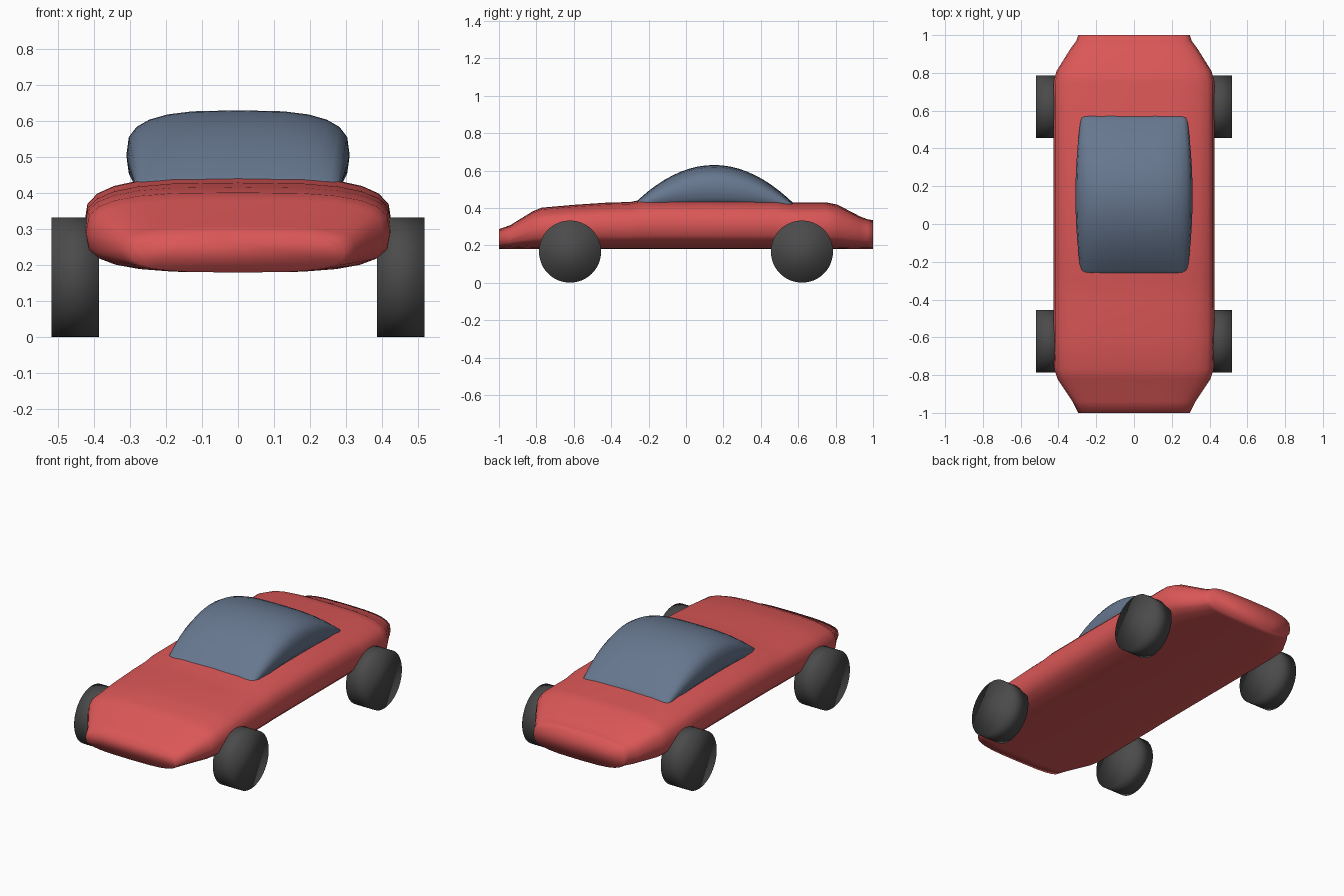
import bpy, bmesh
from math import sin, cos, pi, copysign

if "Cube" in bpy.data.objects:
    bpy.data.objects.remove(bpy.data.objects["Cube"], do_unlink=True)


def material(name, rgb):
    m = bpy.data.materials.new(name)
    m.use_nodes = True
    m.diffuse_color = (*rgb, 1)
    m.node_tree.nodes["Principled BSDF"].inputs["Base Color"].default_value = (*rgb, 1)
    return m


red = material("red_paint", (0.71, 0.095, 0.095))
glass = material("blue_grey_glass", (0.135, 0.185, 0.275))
rubber = material("dark_rubber", (0.07, 0.07, 0.07))


def loft(name, stations, power, mat, sides=24):
    """Skin superellipse sections (y, half width, bottom, top) along y."""
    bm = bmesh.new()
    rings = []
    for y, half, low, high in stations:
        ring = []
        for i in range(sides):
            a = 2 * pi * i / sides
            x = copysign(abs(cos(a)) ** (2 / power), cos(a)) * half
            z = copysign(abs(sin(a)) ** (2 / power), sin(a)) * (high - low) / 2
            ring.append(bm.verts.new((x, y, (low + high) / 2 + z)))
        rings.append(ring)
    for r, s in zip(rings, rings[1:]):
        for i in range(sides):
            j = (i + 1) % sides
            bm.faces.new((r[i], r[j], s[j], s[i]))
    bm.faces.new(rings[0])
    bm.faces.new(rings[-1])
    bmesh.ops.recalc_face_normals(bm, faces=bm.faces)
    return finish(name, bm, mat)


def finish(name, bm, mat):
    for f in bm.faces:
        f.smooth = True
    mesh = bpy.data.meshes.new(name)
    bm.to_mesh(mesh)
    bm.free()
    mesh.materials.append(mat)
    ob = bpy.data.objects.new(name, mesh)
    bpy.context.collection.objects.link(ob)
    return ob


# Body shell: y, half width, top height
body = [(-1, .295, .287), (-.94, .325, .308), (-.82, .405, .382), (-.77, .422, .402),
        (-.6, .427, .417), (-.42, .427, .429), (-.3, .427, .432), (-.24, .427, .444),
        (.1, .427, .446), (.48, .427, .444), (.56, .427, .43), (.75, .427, .43),
        (.81, .41, .418), (.93, .335, .355), (.97, .305, .34), (1, .295, .335)]
loft("body", [(y, w, .18, top) for y, w, top in body], 3.2, red)

# Cabin dome: parabolic roofline, slightly barrelled sides
cabin = []
for i in range(21):
    u = -1.05 + 2.1 * i / 20
    cabin.append((.15 + .42 * u, .31 - .03 * u * u, .38, .63 - .2 * u * u))
loft("cabin", cabin, 3, glass)

# Wheels
for end, y in (("front", -.62), ("rear", .62)):
    for side, s in (("left", 1), ("right", -1)):
        bm = bmesh.new()
        bmesh.ops.create_cone(bm, cap_ends=True, segments=48, radius1=.166,
                              radius2=.166, depth=.132)
        wheel = finish(f"{end}_{side}_wheel", bm, rubber)
        wheel.rotation_euler = (0, pi / 2, 0)
        wheel.location = (s * .452, y, .167)
